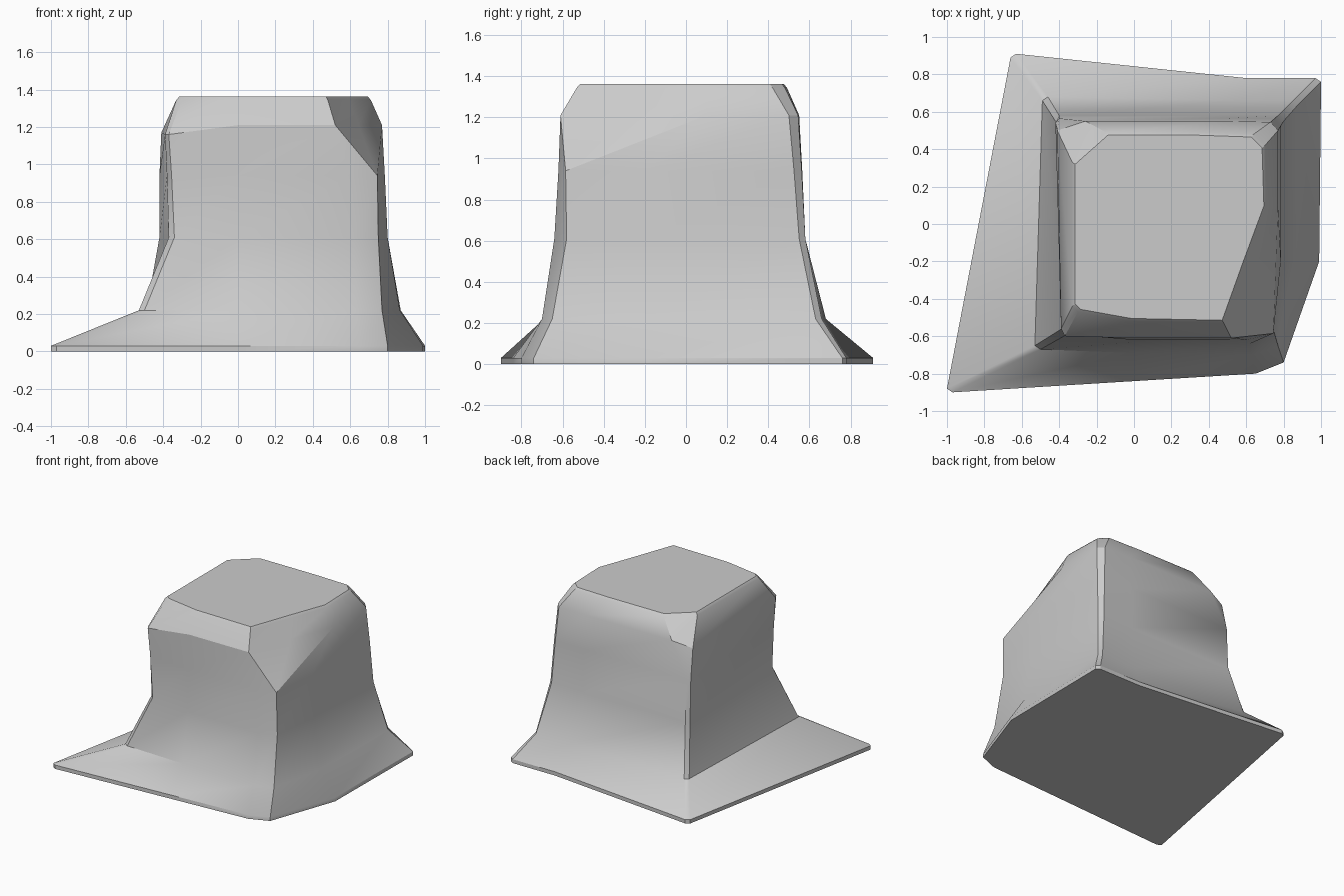
import bpy, bmesh

if "Cube" in bpy.data.objects:
    bpy.data.objects.remove(bpy.data.objects["Cube"])

# Cross-sections: 11 (x, y) points each, counter-clockwise from the front-left corner
foot = [(-1, -.88), (-.97, -.9), (0, -.84), (.65, -.8), (.8, -.74), (.99, -.2),
        (1, .76), (.97, .78), (.6, .78), (-.63, .91), (-.66, .89)]
flare = [(-.53, -.65), (-.5, -.67), (0, -.69), (.63, -.7), (.77, -.65), (.865, -.2),
         (.87, .63), (.85, .66), (.55, .66), (-.46, .68), (-.49, .66)]
waist = [(-.37, -.55), (-.34, -.58), (0, -.63), (.62, -.64), (.75, -.58), (.8, -.2),
         (.8, .55), (.77, .58), (.5, .58), (-.4, .58), (-.42, .55)]
shoulder = [(-.39, -.56), (-.37, -.6), (0, -.61), (.52, -.61), (.645, -.255), (.77, .1),
            (.77, .5), (.73, .545), (.5, .55), (-.26, .55), (-.41, .5)]
crown = [(-.33, -.44), (-.3, -.47), (-.02, -.52), (.48, -.53), (.595, -.21), (.71, .1),
         (.7, .42), (.64, .48), (.35, .49), (-.15, .49), (-.33, .33)]


def blend(a, b, t):
    return [(p[0] + (q[0] - p[0]) * t, p[1] + (q[1] - p[1]) * t) for p, q in zip(a, b)]


# The level below the shoulder keeps square corners where the crown is chamfered
chest = blend(waist, shoulder, .5)
chest[3:6] = [(.6, -.62), (.745, -.585), (.785, -.2)]
chest[9:] = [(-.4, .565), (-.42, .54)]
top = [(.19 + (x - .19) * .97, -.02 + (y + .02) * .97) for x, y in crown]

levels = [(foot, 0), (foot, .03), (flare, .22), (waist, .61), (chest, .94),
          (shoulder, 1.21), (crown, 1.345), (top, 1.362)]
drop = {0: .05, 1: .05, 10: .04}  # lower shoulder corners on the left side

# Flared block: loft the sections and cap both ends
bm = bmesh.new()
rings = []
for sec, z in levels:
    rings.append([bm.verts.new((x, y, z - (drop.get(i, 0) if sec is shoulder else 0)))
                  for i, (x, y) in enumerate(sec)])
n = len(foot)
for lo, hi in zip(rings, rings[1:]):
    for i in range(n):
        j = (i + 1) % n
        a, b, c, d = lo[i], lo[j], hi[j], hi[i]
        if hi is rings[5] and i == 3:      # front-right chamfer
            bm.faces.new((a, b, d))
            bm.faces.new((b, c, d))
        elif hi is rings[5] and i == 4:
            bm.faces.new((a, b, c))
            bm.faces.new((a, c, d))
        else:
            bm.faces.new((a, b, c, d))
bm.faces.new(rings[0][::-1])
bm.faces.new(rings[-1])
bmesh.ops.recalc_face_normals(bm, faces=bm.faces[:])

mesh = bpy.data.meshes.new("flared_block")
bm.to_mesh(mesh)
bm.free()
block = bpy.data.objects.new("flared_block", mesh)
bpy.context.collection.objects.link(block)
bpy.context.view_layer.objects.active = block
block.select_set(True)
bpy.ops.object.shade_smooth_by_angle(angle=0.52)
